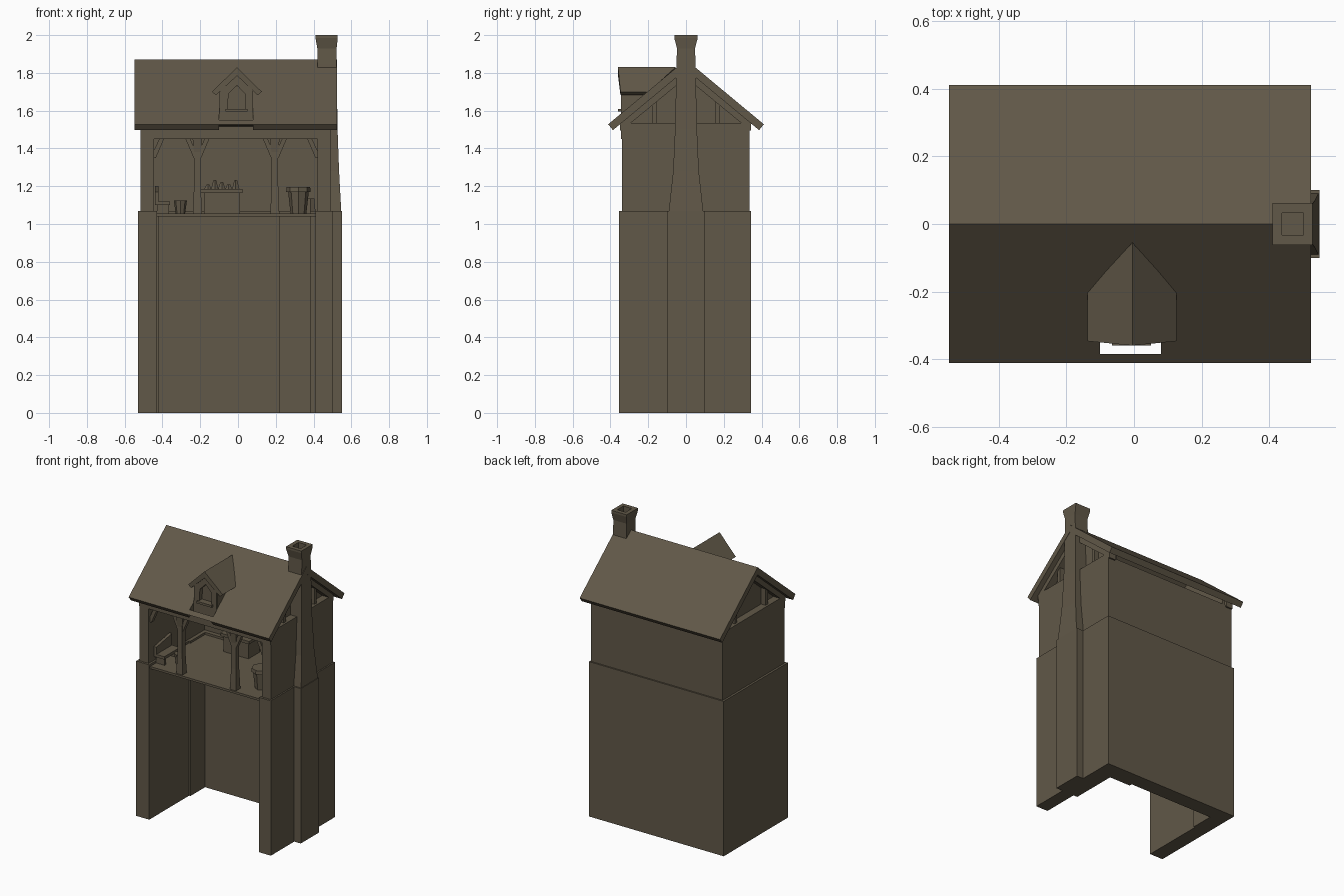
import bpy, bmesh, math
from mathutils import Matrix

if "Cube" in bpy.data.objects:
    bpy.data.objects.remove(bpy.data.objects["Cube"])

mat = bpy.data.materials.new("weathered brown")
mat.diffuse_color = (0.12, 0.098, 0.065, 1)
mat.use_nodes = True
mat.node_tree.nodes["Principled BSDF"].inputs["Base Color"].default_value = mat.diffuse_color


def finish(name, bm):
    bmesh.ops.recalc_face_normals(bm, faces=bm.faces)
    me = bpy.data.meshes.new(name)
    bm.to_mesh(me)
    bm.free()
    me.materials.append(mat)
    ob = bpy.data.objects.new(name, me)
    bpy.context.collection.objects.link(ob)
    return ob


def loft(name, rings, closed=False):
    """Skin between point rings; closed joins last ring to the first, otherwise caps."""
    bm = bmesh.new()
    vs = [[bm.verts.new(p) for p in r] for r in rings]
    n = len(vs[0])
    pairs = list(zip(vs, vs[1:])) + ([(vs[-1], vs[0])] if closed else [])
    for a, b in pairs:
        for i in range(n):
            j = (i + 1) % n
            bm.faces.new((a[i], a[j], b[j], b[i]))
    if not closed:
        bm.faces.new(vs[0])
        bm.faces.new(vs[-1])
    return finish(name, bm)


def prism(name, pts, axis, a, b):
    place = {"x": lambda p, t: (t, p[0], p[1]),
             "y": lambda p, t: (p[0], t, p[1]),
             "z": lambda p, t: (p[0], p[1], t)}[axis]
    return loft(name, [[place(p, t) for p in pts] for t in (a, b)])


def box(name, x0, x1, y0, y1, z0, z1):
    return prism(name, [(x0, y0), (x1, y0), (x1, y1), (x0, y1)], "z", z0, z1)


def tub(name, x, y, z, r0, r1, h, sides=8):
    bm = bmesh.new()
    bmesh.ops.create_cone(bm, cap_ends=True, segments=sides, radius1=r0, radius2=r1, depth=h,
                          matrix=Matrix.Translation((x, y, z + h / 2)))
    return finish(name, bm)


# Lower storey: open-fronted walls with chimney breast
prism("lower_walls", [(-.53, -.355), (-.43, -.355), (-.43, .08), (-.42, .08), (-.42, .24),
                      (.22, .24), (.22, .22), (.38, .22), (.38, -.1), (.41, -.1), (.41, -.355),
                      (.5, -.355), (.5, -.1), (.55, -.1), (.55, .1), (.5, .1), (.5, .345),
                      (-.53, .345)], "z", 0, 1.07)
box("upper_floor", -.45, .43, -.345, .3, 1.04, 1.055)

# Upper storey walls and front beam
prism("upper_walls", [(-.515, -.34), (-.445, -.34), (-.445, .27), (.42, .27), (.42, -.34),
                      (.49, -.34), (.49, .335), (-.515, .335)], "z", 1.06, 1.51)
box("front_beam", -.515, .49, -.345, -.28, 1.45, 1.515)

# Front posts with braces
for i, x in enumerate((-.215, .195)):
    loft(f"front_post_{i}", [[(x + sx * w, -.31 + sy * w, z) for sx, sy in
                             ((-1, -1), (1, -1), (1, 1), (-1, 1))]
                             for z, w in ((1.05, .024), (1.2, .018), (1.38, .018), (1.46, .026))])
braces = [(-.215, -1), (-.215, 1), (.195, -1), (.195, 1), (-.455, 1), (.43, -1)]
for i, (x, s) in enumerate(braces):
    prism(f"post_brace_{i}", [(x + s * .01, 1.35), (x + s * .02, 1.35), (x + s * .065, 1.455),
                              (x + s * .04, 1.455), (x + s * .01, 1.39)], "y", -.325, -.295)


# Main roof: sloped slabs
def roof_z(y):
    return 1.87 - .83 * abs(y)


def slab(name, x0, x1, s, y0, y1, drop=.052):
    eave = y1 - (.025 if y1 > .4 else 0)
    prism(name, [(s * y0, roof_z(y0)), (s * y1, roof_z(y1)),
                 (s * eave, roof_z(eave) - drop), (s * y0, roof_z(y0) - drop)], "x", x0, x1)


slab("back_roof", -.548, .525, 1, 0, .412)
slab("front_roof_left", -.548, -.1, -1, 0, .412)
slab("front_roof_right", .08, .525, -1, 0, .412)
slab("front_roof_middle", -.1, .08, -1, 0, .345)
slab("dormer_sill_lip", -.1, .08, -1, .385, .412, .03)

# Gable ends with timbering
for side, outer, inner in (("left", -.515, -.465), ("right", .49, .44)):
    step = .02 if side == "left" else -.02
    prism(f"{side}_gable", [(-.33, 1.5), (.33, 1.5), (.33, 1.545), (0, 1.82), (-.33, 1.545)],
          "x", inner, inner + step)
    box(f"{side}_gable_tie", min(outer, inner), max(outer, inner), -.35, .345, 1.495, 1.535)
    for s in (-1, 1):
        prism(f"{side}_gable_rafter", [(0, 1.82), (s * .35, 1.53), (s * .31, 1.52), (0, 1.775)],
              "x", outer, inner)
        prism(f"{side}_gable_stud", [(s * .155, 1.53), (s * .18, 1.53), (s * .18, 1.67),
                                     (s * .155, 1.69)], "x", outer * .97, inner)

# Chimney: tapered stack with flared hollow top
stack = [(1.06, .42, .547, .092), (1.28, .42, .535, .068), (1.5, .42, .527, .058),
         (1.85, .42, .522, .05), (1.93, .42, .522, .048), (1.985, .41, .528, .062),
         (2, .41, .528, .062), (2, .438, .502, .033), (1.9, .438, .502, .033)]
loft("chimney", [[(a, -h, z), (b, -h, z), (b, h, z), (a, h, z)] for z, a, b, h in stack])

# Dormer: roof slabs, side cheeks and framed window
for s, e in ((-1, -.138), (1, .126)):
    top = [(-.005, -.36, 1.83), (e, -.347, 1.70), (e, -.2, 1.70), (-.005, -.055, 1.83)]
    low = [(-.005, -.36, 1.785), (e - s * .022, -.347, 1.682),
           (e - s * .022, -.2, 1.682), (-.005, -.055, 1.785)]
    loft("dormer_roof", [top, low])
for x0, x1 in ((-.098, -.08), (.062, .08)):
    prism("dormer_cheek", [(-.34, 1.53), (-.34, 1.72), (-.18, 1.72)], "x", x0, x1)
wall = [(-.1, 1.52), (.08, 1.52), (.075, 1.72), (-.006, 1.79), (-.092, 1.72)]
hole = [(-.055, 1.61), (.04, 1.61), (.036, 1.69), (-.006, 1.735), (-.05, 1.69)]
loft("dormer_window_frame", [[(x, y, z) for x, z in p] for p, y in
                             ((wall, -.345), (hole, -.345), (hole, -.31), (wall, -.31))], True)
box("dormer_window_sill", -.065, .05, -.36, -.335, 1.595, 1.61)
box("dormer_window_pane", -.06, .045, -.315, -.31, 1.6, 1.73)

# Room contents: counter with goods, bench, tubs
box("counter_body", -.18, .01, .1, .22, 1.055, 1.165)
box("counter_top", -.195, .025, .085, .235, 1.165, 1.185)
for i in range(5):
    tub("counter_goods", -.16 + .037 * i, .15 + .03 * (i % 2), 1.185, .022, .008,
        .025 + .012 * ((i * 2) % 3), 6)
prism("bench_seat", [(-.29, 1.1), (-.12, 1.1), (-.12, 1.12), (-.29, 1.12)], "x", -.44, -.36)
prism("bench_back", [(-.29, 1.12), (-.12, 1.12), (-.12, 1.2), (-.29, 1.17)], "x", -.44, -.42)
for y in (-.28, -.14):
    box("bench_leg", -.43, -.365, y, y + .015, 1.055, 1.1)
tub("small_bucket", -.305, -.2, 1.055, .025, .035, .07)
tub("barrel", .32, -.2, 1.055, .042, .055, .12)
tub("barrel_rim", .32, -.2, 1.17, .065, .062, .025)
tub("corner_pot", .385, .05, 1.055, .03, .022, .08, 6)
